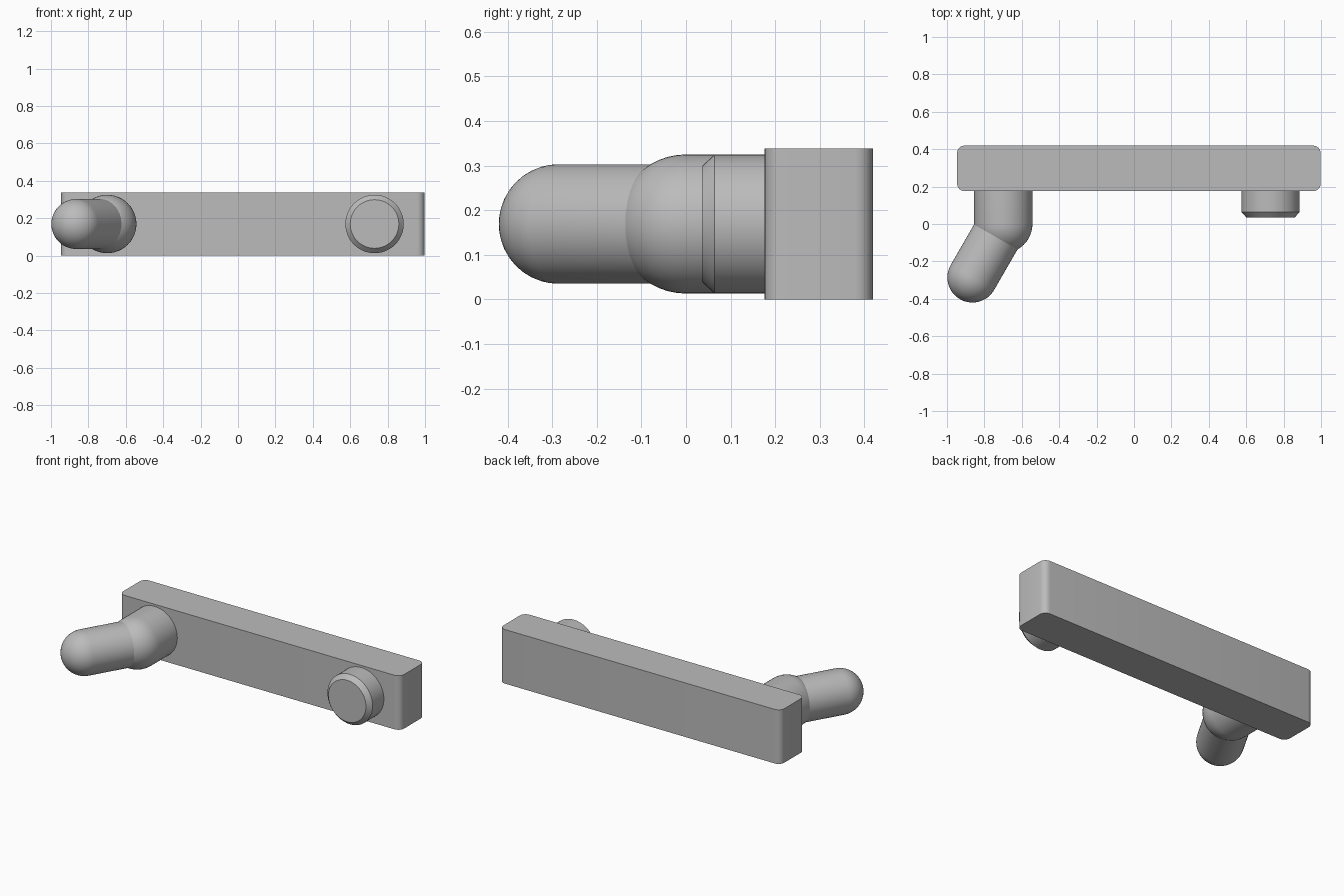
import bpy, bmesh
from math import pi, sin, cos, radians, sqrt
from mathutils import Matrix, Vector

cube = bpy.data.objects.get("Cube")
if cube:
    bpy.data.objects.remove(cube, do_unlink=True)

grey = bpy.data.materials.new("light grey")
grey.use_nodes = True
COLOR = (0.5, 0.5, 0.5, 1)
grey.diffuse_color = COLOR
grey.node_tree.nodes["Principled BSDF"].inputs["Base Color"].default_value = COLOR

MID_Z = 0.169
BAR_FRONT, BAR_BACK = 0.176, 0.419
PEG_R, ARM_R = 0.156, 0.134


def finish(name, bm):
    bmesh.ops.recalc_face_normals(bm, faces=bm.faces)
    mesh = bpy.data.meshes.new(name)
    bm.to_mesh(mesh)
    bm.free()
    mesh.materials.append(grey)
    obj = bpy.data.objects.new(name, mesh)
    bpy.context.collection.objects.link(obj)
    bpy.ops.object.select_all(action="DESELECT")
    obj.select_set(True)
    bpy.context.view_layer.objects.active = obj
    bpy.ops.object.shade_smooth_by_angle(angle=radians(30))
    return obj


def lathe(name, profile, origin, direction, steps=48):
    """Revolve (radius, distance) points about an axis from origin along direction."""
    bm = bmesh.new()
    verts = [bm.verts.new((r, 0, d)) for r, d in profile]
    edges = [bm.edges.new(pair) for pair in zip(verts, verts[1:])]
    bmesh.ops.spin(bm, geom=verts + edges, cent=(0, 0, 0), axis=(0, 0, 1),
                   angle=2 * pi, steps=steps)
    bmesh.ops.remove_doubles(bm, verts=bm.verts, dist=0.0001)
    turn = Vector(direction).to_track_quat("Z", "Y").to_matrix().to_4x4()
    bm.transform(Matrix.Translation(origin) @ turn)
    return finish(name, bm)


def dome(radius, centre, rings=12):
    angles = [pi / 2 * i / rings for i in range(rings + 1)]
    return [(radius * cos(a), centre + radius * sin(a)) for a in angles]


# Bar with rounded upright corners
bm = bmesh.new()
bmesh.ops.create_cube(bm, size=1)
bm.transform(Matrix.Translation((0.026, (BAR_FRONT + BAR_BACK) / 2, MID_Z))
             @ Matrix.Diagonal((1.944, BAR_BACK - BAR_FRONT, 2 * MID_Z, 1)))
uprights = [e for e in bm.edges if abs(e.verts[0].co.z - e.verts[1].co.z) > 0.1]
bmesh.ops.bevel(bm, geom=uprights, offset=0.04, segments=6, profile=0.5, affect="EDGES")
finish("bar", bm)

# Domed peg that carries the angled arm
joint = Vector((-0.699, 0, MID_Z))
lathe("domed_peg", [(PEG_R, -BAR_FRONT)] + dome(PEG_R, 0), joint, (0, -1, 0))

# Round-ended arm, starting where it meets the dome
start = sqrt(PEG_R ** 2 - ARM_R ** 2)
lathe("angled_arm", [(ARM_R, start)] + dome(ARM_R, 0.33), joint,
      (-sin(radians(30)), -cos(radians(30)), 0))

# Short peg with a chamfered flat end
lathe("short_peg", [(PEG_R, 0), (PEG_R, 0.112), (0.13, 0.14), (0, 0.14)],
      (0.73, BAR_FRONT, MID_Z), (0, -1, 0))
